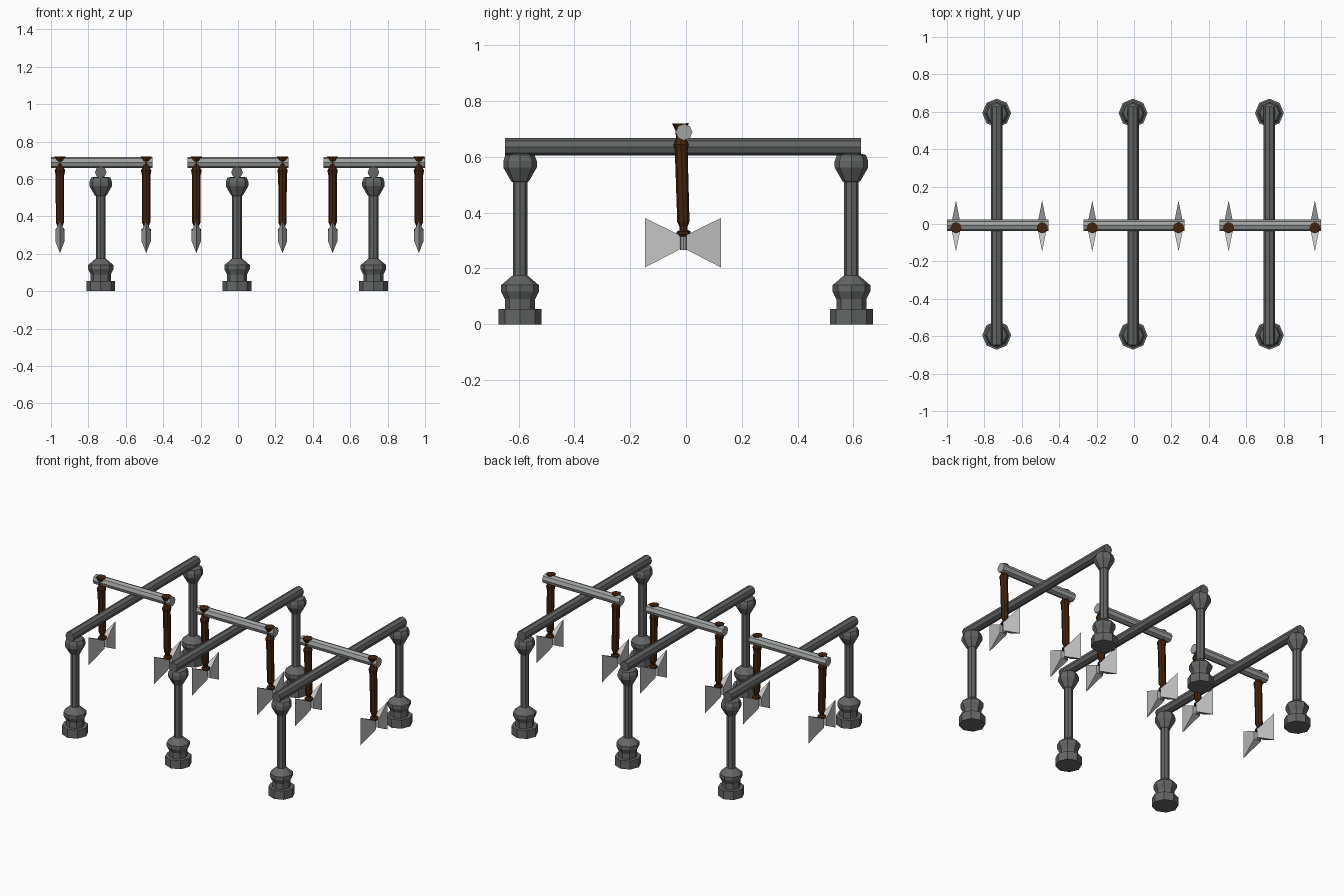
import bpy, bmesh, math
from mathutils import Vector, Matrix

if "Cube" in bpy.data.objects:
    bpy.data.objects.remove(bpy.data.objects["Cube"])


def mat(name, r, g, b):
    m = bpy.data.materials.new(name)
    m.diffuse_color = (r, g, b, 1)
    m.use_nodes = True
    m.node_tree.nodes["Principled BSDF"].inputs["Base Color"].default_value = m.diffuse_color
    return m


STONE = mat("dark_grey", 0.125, 0.135, 0.13)
STEEL = mat("mid_grey", 0.35, 0.37, 0.36)
WOOD = mat("dark_brown", 0.06, 0.018, 0.004)
BLADE = mat("light_grey", 0.55, 0.55, 0.55)


def finish(bm, name, material):
    bmesh.ops.recalc_face_normals(bm, faces=bm.faces)
    me = bpy.data.meshes.new(name)
    bm.to_mesh(me)
    bm.free()
    me.materials.append(material)
    ob = bpy.data.objects.new(name, me)
    bpy.context.collection.objects.link(ob)
    return ob


def lathe(name, profile, start, direction, material, sides=8):
    """Faceted turned part: profile of (radius, distance along direction)."""
    bm = bmesh.new()
    rot = Vector(direction).to_track_quat('Z', 'Y').to_matrix().to_4x4()
    m = Matrix.Translation(start) @ rot
    rings = []
    for r, h in profile:
        rings.append([bm.verts.new(m @ Vector((r * math.cos(2 * math.pi * i / sides),
                                               r * math.sin(2 * math.pi * i / sides), h)))
                      for i in range(sides)])
    for a, b in zip(rings, rings[1:]):
        for i in range(sides):
            j = (i + 1) % sides
            bm.faces.new((a[i], a[j], b[j], b[i]))
    bm.faces.new(rings[0][::-1])
    bm.faces.new(rings[-1])
    return finish(bm, name, material)


def wedge(name, x, side):
    """Axe blade: thick at the socket, sharp vertical edge outside."""
    bm = bmesh.new()
    yi, yo = -0.011 + side * 0.012, -0.011 + side * 0.136
    a, b, c, d = [bm.verts.new((x + sx * 0.025, yi, z))
                  for sx, z in ((-1, 0.268), (1, 0.268), (1, 0.320), (-1, 0.320))]
    lo, hi = bm.verts.new((x, yo, 0.204)), bm.verts.new((x, yo, 0.381))
    for f in ((a, b, c, d), (a, b, lo), (c, d, hi), (b, c, hi, lo), (d, a, lo, hi)):
        bm.faces.new(f)
    return finish(bm, name, BLADE)


POST = [(0.077, 0), (0.077, 0.054), (0.054, 0.054), (0.054, 0.09), (0.068, 0.118),
        (0.068, 0.14), (0.03, 0.172), (0.026, 0.175), (0.026, 0.51), (0.032, 0.513),
        (0.06, 0.562), (0.06, 0.585), (0.052, 0.607), (0.03, 0.612)]
# handle, measured downwards from its flared top
HANDLE = [(0.03, 0), (0.018, 0.026), (0.018, 0.055), (0.028, 0.075), (0.023, 0.10),
          (0.022, 0.352), (0.014, 0.372), (0.014, 0.382), (0.025, 0.388),
          (0.025, 0.398), (0.014, 0.405)]

for k in (-1, 0, 1):
    cx = k * 0.729
    px = cx - 0.005
    # gateway frame: two posts and a top beam
    for y in (-0.595, 0.593):
        lathe("post", POST, (px, y, 0), (0, 0, 1), STONE)
    lathe("top_beam", [(0.031, 0), (0.031, 1.276)], (px, -0.648, 0.636), (0, 1, 0), STONE)
    # cross bar carrying the axes
    lathe("cross_bar", [(0.03, 0), (0.03, 0.542)], (cx - 0.271, -0.007, 0.689), (1, 0, 0), STEEL)
    # two hanging axes
    for dx in (-0.223, 0.238):
        x = cx + dx
        lathe("axe_handle", HANDLE, (x, -0.02, 0.72), (0, 0.03, -1), WOOD)
        lathe("axe_socket", [(0.013, 0), (0.013, 0.058)], (x, -0.009, 0.266), (0, 0, 1), STEEL)
        for s in (-1, 1):
            wedge("axe_blade", x, s)
